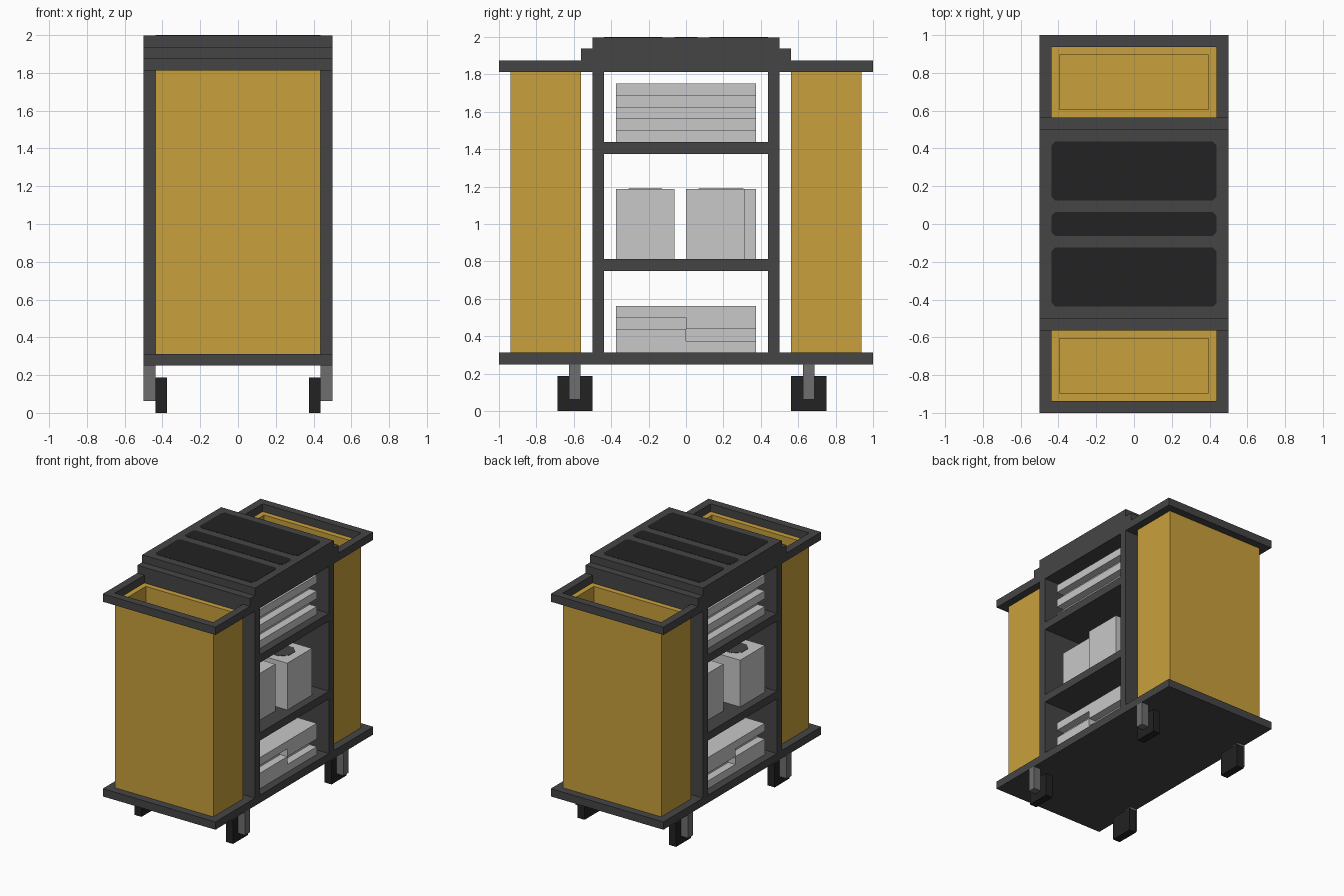
import bpy, bmesh

if "Cube" in bpy.data.objects:
    bpy.data.objects.remove(bpy.data.objects["Cube"])


def material(name, rgb):
    m = bpy.data.materials.new(name)
    m.diffuse_color = (*rgb, 1)
    m.use_nodes = True
    m.node_tree.nodes["Principled BSDF"].inputs["Base Color"].default_value = m.diffuse_color
    return m


FRAME = material("dark_grey_frame", (0.06, 0.06, 0.06))
BLACK = material("black_rubber", (0.0159, 0.0159, 0.0159))
METAL = material("grey_metal", (0.156, 0.156, 0.156))
LINEN = material("white_linen", (0.578, 0.578, 0.578))
YELLOW = material("yellow_bag", (0.584, 0.352, 0.045))


def finish(bm, name, mat):
    bmesh.ops.recalc_face_normals(bm, faces=bm.faces[:])
    me = bpy.data.meshes.new(name)
    bm.to_mesh(me)
    bm.free()
    me.materials.append(mat)
    ob = bpy.data.objects.new(name, me)
    bpy.context.collection.objects.link(ob)
    return ob


def prism(name, points, lo, hi, mat, axis="z"):
    """Extrude a 2D outline: xy outline along z, or yz outline along x."""
    bm = bmesh.new()
    place = (lambda a, b: (a, b, lo)) if axis == "z" else (lambda a, b: (lo, a, b))
    face = bm.faces.new([bm.verts.new(place(a, b)) for a, b in points])
    res = bmesh.ops.extrude_face_region(bm, geom=[face])
    move = (0, 0, hi - lo) if axis == "z" else (hi - lo, 0, 0)
    bmesh.ops.translate(bm, vec=move,
                        verts=[v for v in res["geom"] if isinstance(v, bmesh.types.BMVert)])
    return finish(bm, name, mat)


def box(name, x, y, z, mat):
    return prism(name, [(x[0], y[0]), (x[1], y[0]), (x[1], y[1]), (x[0], y[1])], *z, mat)


def plate(name, x, y, z, c, mat):
    """Plate with cut corners."""
    (a, b), (d, e) = x, y
    return prism(name, [(a + c, d), (b - c, d), (b, d + c), (b, e - c),
                        (b - c, e), (a + c, e), (a, e - c), (a, d + c)], *z, mat)


# Base, shelves and upright panels
box("base", (-.5, .5), (-1, 1), (.25, .3125), FRAME)
for s, side in ((-1, "front"), (1, "back")):
    box(side + "_panel", (-.5, .5), sorted((s * .4375, s * .5)), (.3125, 1.8125), FRAME)
for name, z in (("lower_shelf", .75), ("upper_shelf", 1.375)):
    box(name, (-.5, .5), (-.4375, .4375), (z, z + .0625), FRAME)

# Stepped top with dark trays
prism("top_block", [(-.5625, 1.8125), (.5625, 1.8125), (.5625, 1.9375), (.5, 1.9375),
                    (.5, 1.998), (-.5, 1.998), (-.5, 1.9375), (-.5625, 1.9375)],
      -.5, .5, FRAME, "x")
for name, y in (("front_tray", (-.4375, -.125)), ("middle_tray", (-.0625, .0625)),
                ("back_tray", (.125, .4375))):
    plate(name, (-.4375, .4375), y, (1.995, 2.0), .02, BLACK)

# Bag rims and hollow bags
for s, side in ((-1, "front"), (1, "back")):
    prism(side + "_bag_rim",
          [(x, s * y) for x, y in ((-.5, .5625), (-.5, 1), (.5, 1), (.5, .5625), (.4375, .5625),
                                   (.4375, .9375), (-.4375, .9375), (-.4375, .5625))],
          1.8125, 1.875, FRAME)
    bag = box(side + "_bag", (-.4375, .4375), sorted((s * .5625, s * .9375)),
              (.3125, 1.8125), YELLOW)
    bm = bmesh.new()
    bm.from_mesh(bag.data)
    top = max(bm.faces, key=lambda f: f.calc_center_median().z)
    bmesh.ops.inset_region(bm, faces=[top], thickness=.06)
    res = bmesh.ops.extrude_discrete_faces(bm, faces=[top])
    floor = res["faces"][0]
    bmesh.ops.translate(bm, vec=(0, 0, -1.4375), verts=floor.verts[:])
    # join the pocket walls to the inset rim
    edges = [e for e in bm.edges if e.is_boundary]
    if edges:
        bmesh.ops.remove_doubles(bm, verts=bm.verts[:], dist=1e-5)
    bm.to_mesh(bag.data)
    bm.free()

# Wheels and legs
for s, side in ((-1, "left"), (1, "right")):
    for end, y in (("front", -.594), ("back", .656)):
        box(f"{side}_{end}_leg", sorted((s * .4375, s * .5)), (y - .031, y + .031),
            (.0625, .25), METAL)
        box(f"{side}_{end}_wheel", sorted((s * .375, s * .4375)), (y - .094, y + .094),
            (0, .1875), BLACK)

# Stacked linen: side outlines of full layers, with set-back layers between
for i in range(5):
    w = .375 if i % 2 else .4375
    z = 1.4375 + i * .0625
    box(f"sheet_{i + 1}", (-w, w), (-.375, .375), (z, z + .0625), LINEN)
prism("lower_towel", [(-.375, .3125), (.375, .3125), (.375, .375), (0, .375),
                      (0, .4375), (-.375, .4375)], -.4375, .4375, LINEN, "x")
prism("towel_filler", [(-.375, .4375), (0, .4375), (0, .375), (.375, .375),
                       (.375, .4375), (0.001, .4375), (0.001, .5), (-.375, .5)],
      -.375, .375, LINEN, "x")
prism("upper_towel", [(-.375, .5), (0, .5), (0, .4375), (.375, .4375),
                      (.375, .5625), (-.375, .5625)], -.4375, .4375, LINEN, "x")

# Tissue boxes with dark openings
for i, (x, y) in enumerate(((.28125, .15625), (.21875, -.21875),
                            (-.28125, -.21875), (-.21875, .21875)), 1):
    h = .15625
    box(f"tissue_box_{i}", (x - h, x + h), (y - h, y + h), (.8125, 1.1875), LINEN)
    plate(f"tissue_opening_{i}", (x - .09, x + .09), (y - .09, y + .09),
          (1.186, 1.190), .05, FRAME)
